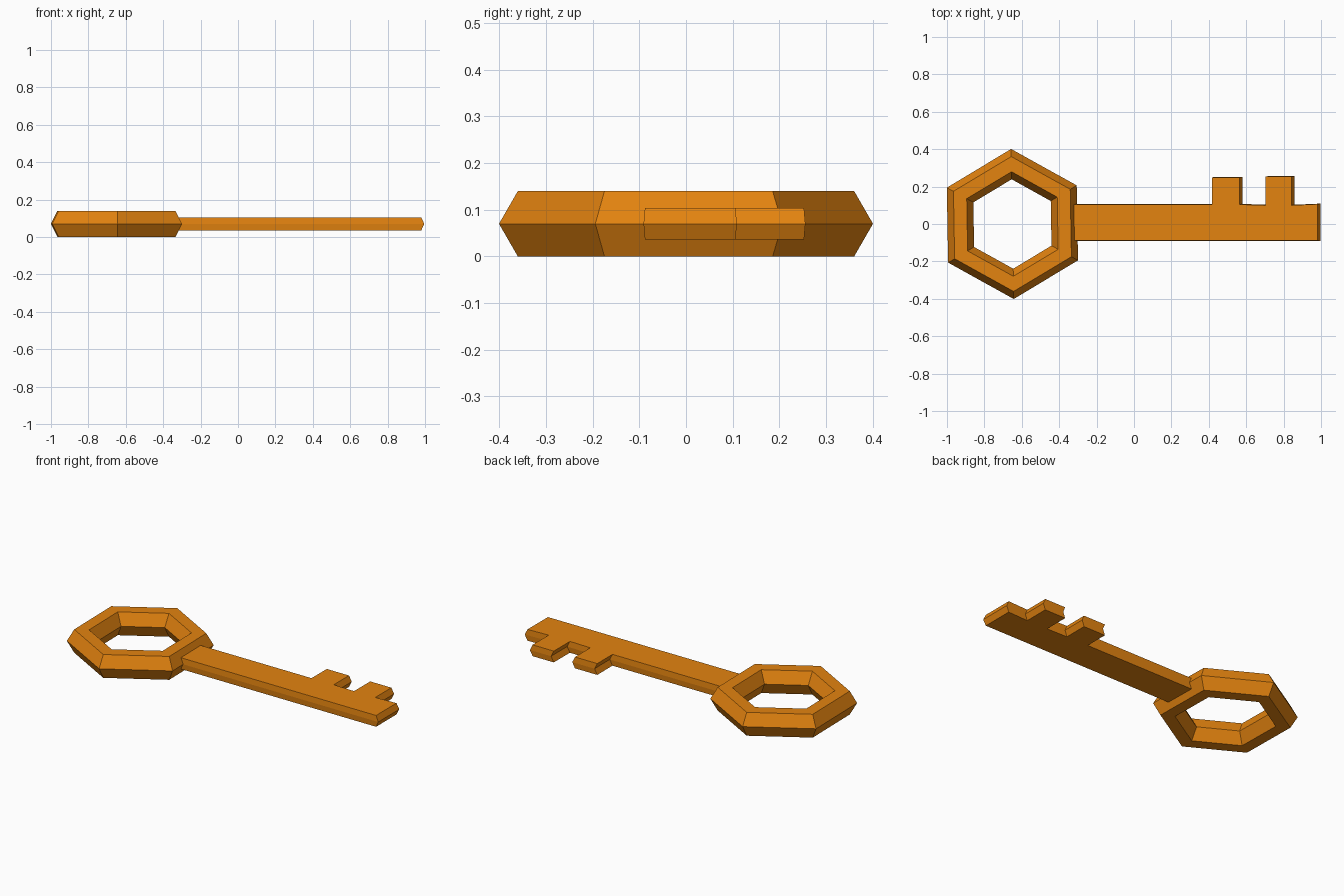
import bpy
import bmesh
from math import radians

cube = bpy.data.objects.get("Cube")
if cube:
    bpy.data.objects.remove(cube, do_unlink=True)

# One warm gold for the whole key
gold = bpy.data.materials.new("gold orange")
gold.use_nodes = True
colour = (0.77, 0.228, 0.005, 1)
gold.diffuse_color = colour
gold.node_tree.nodes["Principled BSDF"].inputs["Base Color"].default_value = colour

MID = 0.07

# Six-sided ring handle with a six-sided section
bpy.ops.mesh.primitive_torus_add(
    major_segments=6, minor_segments=6, major_radius=0.32, minor_radius=0.081,
    location=(-0.65, 0, MID), rotation=(0, 0, radians(31)))
bow = bpy.context.object
bow.name = "ring_handle"
bow.data.materials.append(gold)
for poly in bow.data.polygons:
    poly.use_smooth = False

# Outline of the shank with its two teeth, counter-clockwise
outline = [
    (-0.37, -0.088), (0.98, -0.088), (0.98, 0.106),
    (0.843, 0.1), (0.843, 0.253), (0.702, 0.253), (0.702, 0.1),
    (0.564, 0.104), (0.564, 0.249), (0.416, 0.249), (0.416, 0.104),
    (-0.37, 0.104),
]

# Three stacked loops; the middle one leans towards the tip
bm = bmesh.new()
loops = []
for z, lean, out in ((MID - 0.034, 0, 0), (MID, 0.016, 0.003), (MID + 0.034, 0, 0)):
    loops.append([
        bm.verts.new((x + (lean if x > 0 else 0), y + (out if y > 0 else -out), z))
        for x, y in outline])
n = len(outline)
for low, high in zip(loops, loops[1:]):
    for i in range(n):
        j = (i + 1) % n
        bm.faces.new((low[i], low[j], high[j], high[i]))
bm.faces.new(reversed(loops[0]))
bm.faces.new(loops[-1])
bmesh.ops.recalc_face_normals(bm, faces=bm.faces)

mesh = bpy.data.meshes.new("toothed_shank")
bm.to_mesh(mesh)
bm.free()
mesh.materials.append(gold)
shank = bpy.data.objects.new("toothed_shank", mesh)
bpy.context.collection.objects.link(shank)
